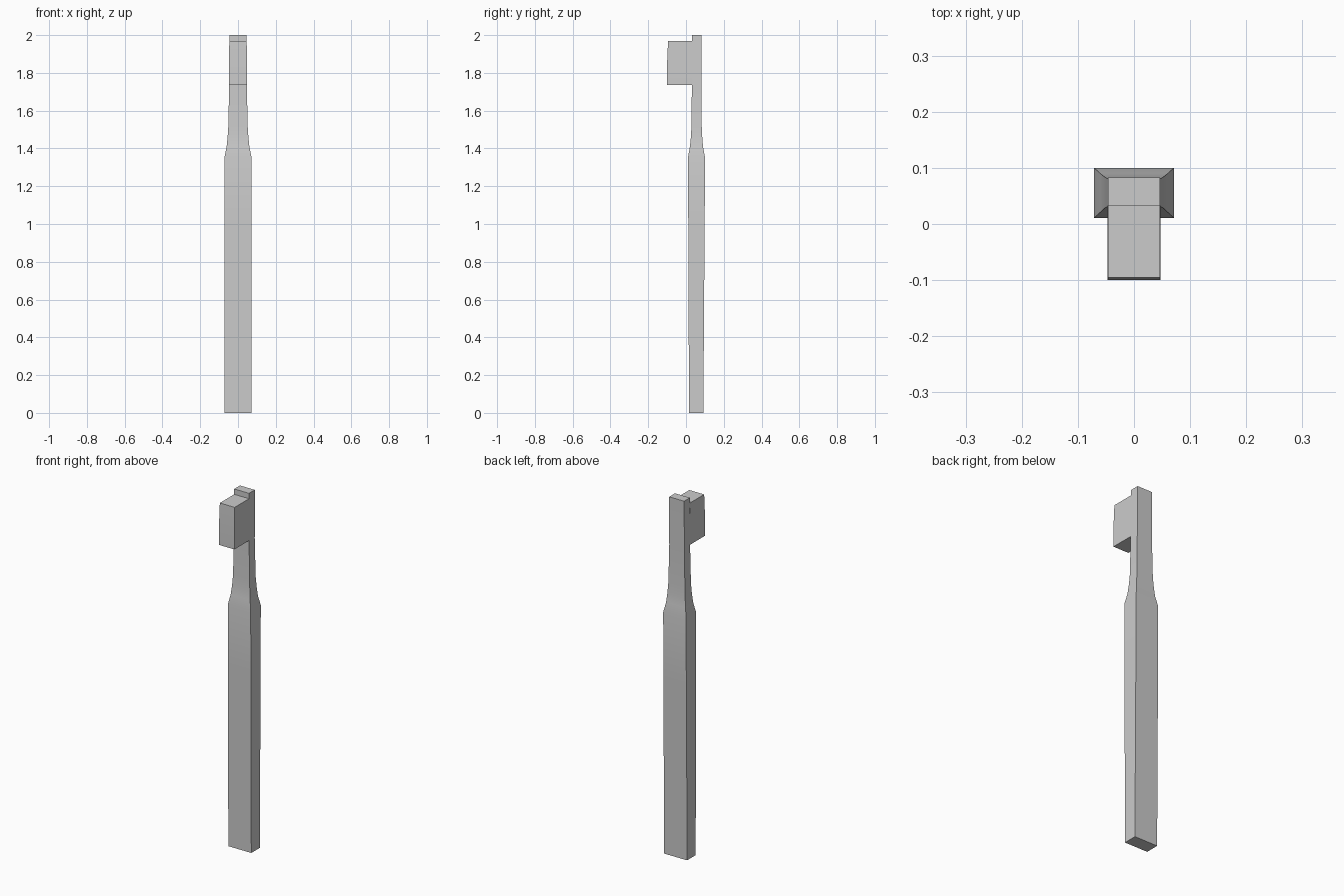
import bpy, bmesh, math

if "Cube" in bpy.data.objects:
    bpy.data.objects.remove(bpy.data.objects["Cube"])


def loft(name, rings):
    """Skin a list of four-point rings and cap both ends."""
    bm = bmesh.new()
    loops = [[bm.verts.new(p) for p in ring] for ring in rings]
    for a, b in zip(loops, loops[1:]):
        for i in range(4):
            j = (i + 1) % 4
            bm.faces.new((a[i], a[j], b[j], b[i]))
    bm.faces.new(loops[0][::-1])
    bm.faces.new(loops[-1])
    bmesh.ops.recalc_face_normals(bm, faces=bm.faces)
    mesh = bpy.data.meshes.new(name)
    bm.to_mesh(mesh)
    bm.free()
    obj = bpy.data.objects.new(name, mesh)
    bpy.context.collection.objects.link(obj)
    bpy.ops.object.select_all(action='DESELECT')
    obj.select_set(True)
    bpy.context.view_layer.objects.active = obj
    bpy.ops.object.shade_smooth_by_angle(angle=math.radians(30))
    return obj


def rect(z, hx, y0, y1):
    return [(-hx, y0, z), (hx, y0, z), (hx, y1, z), (-hx, y1, z)]


# Handle, neck and head: z, half width, front y, back y
handle_sections = [
    (0.0, 0.071, 0.016, 0.092),
    (0.5, 0.071, 0.014, 0.095),
    (1.0, 0.071, 0.012, 0.099),
    (1.355, 0.071, 0.011, 0.100),
    (1.41, 0.060, 0.021, 0.090),
    (1.46, 0.055, 0.026, 0.086),
    (1.52, 0.051, 0.029, 0.083),
    (1.73, 0.047, 0.031, 0.081),
    (2.0, 0.046, 0.032, 0.083),
]
loft("handle", [rect(*s) for s in handle_sections])

# Bristle block, its back resting on the head
bristle_sections = [
    (1.737, 0.0475, -0.100, 0.033),
    (1.85, 0.0475, -0.100, 0.033),
    (1.97, 0.046, -0.095, 0.033),
]
loft("bristles", [rect(*s) for s in bristle_sections])
